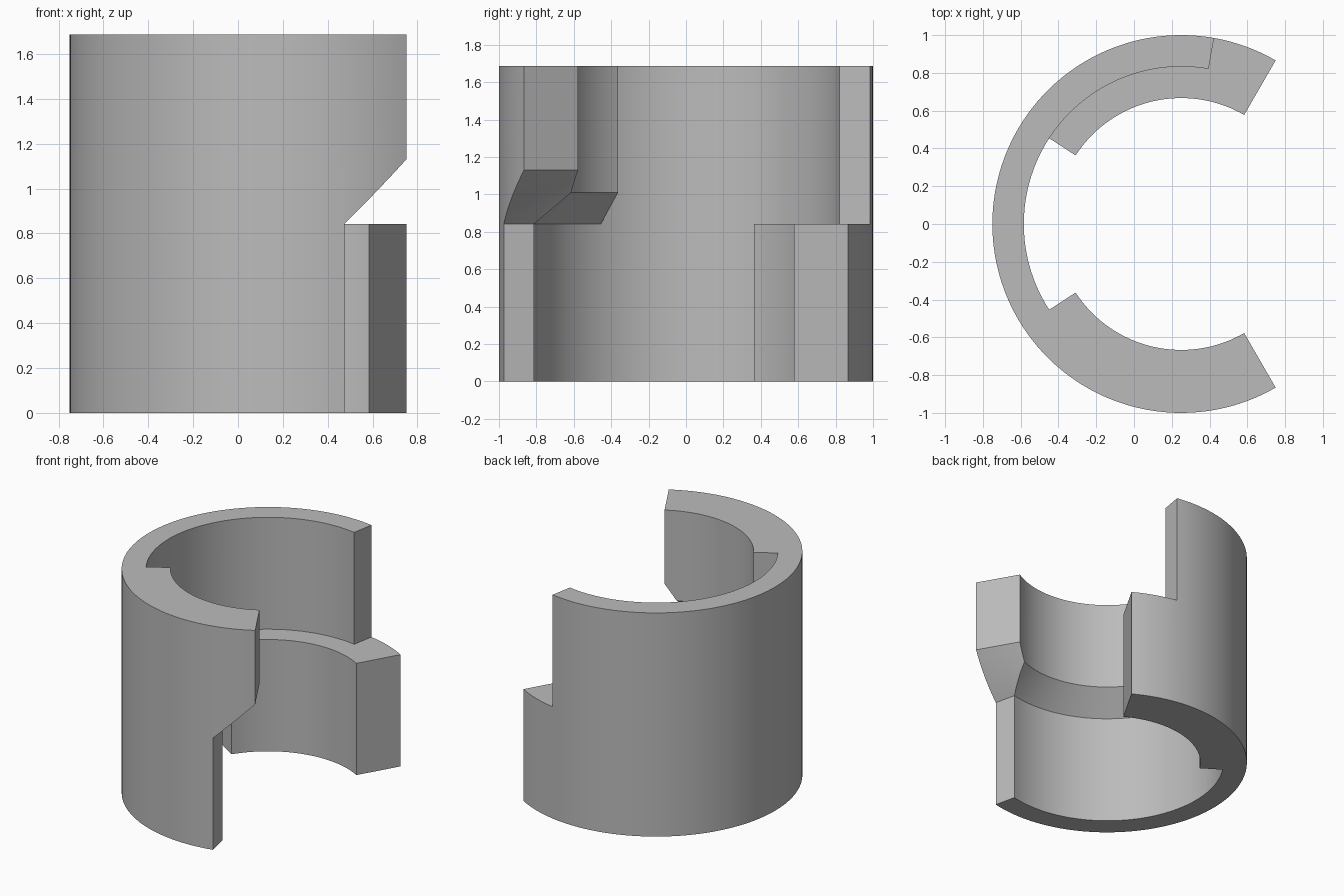
import bpy, bmesh
from math import radians, sin, cos

cube = bpy.data.objects.get("Cube")
if cube:
    bpy.data.objects.remove(cube, do_unlink=True)

# Main dimensions
R_IN, R_MID, R_OUT = 2 / 3, 5 / 6, 1.0
HALF, TOP = 0.843, 1.687
AXIS_X = 0.25
RAMP_START, END, RAMP_RISE = 283, 300, 0.287
THICK_FRONT = 213
CREASE_END = RAMP_START + (END - RAMP_START) * (R_MID - R_IN) / RAMP_RISE

# Angular stations, with exact stops where the section changes
stops = [60, 80, 147, THICK_FRONT, RAMP_START, CREASE_END, END]
angles = [stops[0]]
for a, b in zip(stops, stops[1:]):
    n = max(2, round((b - a) / 2.5))
    angles += [a + (b - a) * i / n for i in range(1, n)] + [b]


def ramp(a):
    return RAMP_RISE * max(0, a - RAMP_START) / (END - RAMP_START)


def radius(a, j):
    # Column 1 follows the crease between the conical ledge and the ramp
    crease = min(R_MID, max(R_IN, R_MID - ramp(a)))
    return (R_IN, crease, R_MID, R_OUT)[j]


def height(a, r, k):
    if k != 1:
        return 0 if k == 0 else TOP
    if a < THICK_FRONT:
        return HALF
    return HALF + max(R_MID - r, ramp(a), 0)


def filled(i, j, k):
    if not (0 <= i < len(angles) - 1 and 0 <= j < 3 and 0 <= k < 2):
        return False
    a = (angles[i] + angles[i + 1]) / 2
    wall = j == 2
    if k == 0:
        return a < (RAMP_START if wall else 147)
    return a > (80 if wall else THICK_FRONT)


bm = bmesh.new()
verts = {}


def vert(i, j, k):
    if (i, j, k) not in verts:
        a = angles[i]
        r = radius(a, j)
        t = radians(a)
        verts[i, j, k] = bm.verts.new((AXIS_X + r * cos(t), r * sin(t), height(a, r, k)))
    return verts[i, j, k]


# Outer skin of all filled ring sections
square = ((0, 0), (1, 0), (1, 1), (0, 1))
for i in range(len(angles) - 1):
    for j in range(3):
        for k in range(2):
            if not filled(i, j, k):
                continue
            cell = (i, j, k)
            for axis in range(3):
                u, v = (axis + 1) % 3, (axis + 2) % 3
                for side in (0, 1):
                    nb = list(cell)
                    nb[axis] += 2 * side - 1
                    if filled(*nb):
                        continue
                    corners = []
                    for du, dv in square:
                        c = list(cell)
                        c[axis] += side
                        c[u] += du
                        c[v] += dv
                        corners.append(vert(*c))
                    bm.faces.new(corners)

bmesh.ops.remove_doubles(bm, verts=bm.verts[:], dist=1e-5)
bmesh.ops.dissolve_degenerate(bm, edges=bm.edges[:], dist=1e-6)
bmesh.ops.recalc_face_normals(bm, faces=bm.faces[:])

mesh = bpy.data.meshes.new("split_collar")
bm.to_mesh(mesh)
bm.free()
collar = bpy.data.objects.new("split_collar", mesh)
bpy.context.collection.objects.link(collar)

# Plain grey material
grey = bpy.data.materials.new("grey")
grey.use_nodes = True
colour = (0.5, 0.5, 0.5, 1)
grey.diffuse_color = colour
grey.node_tree.nodes["Principled BSDF"].inputs["Base Color"].default_value = colour
mesh.materials.append(grey)

# Smooth curved walls, sharp edges
bpy.ops.object.select_all(action="DESELECT")
collar.select_set(True)
bpy.context.view_layer.objects.active = collar
bpy.ops.object.shade_smooth_by_angle(angle=radians(25))
